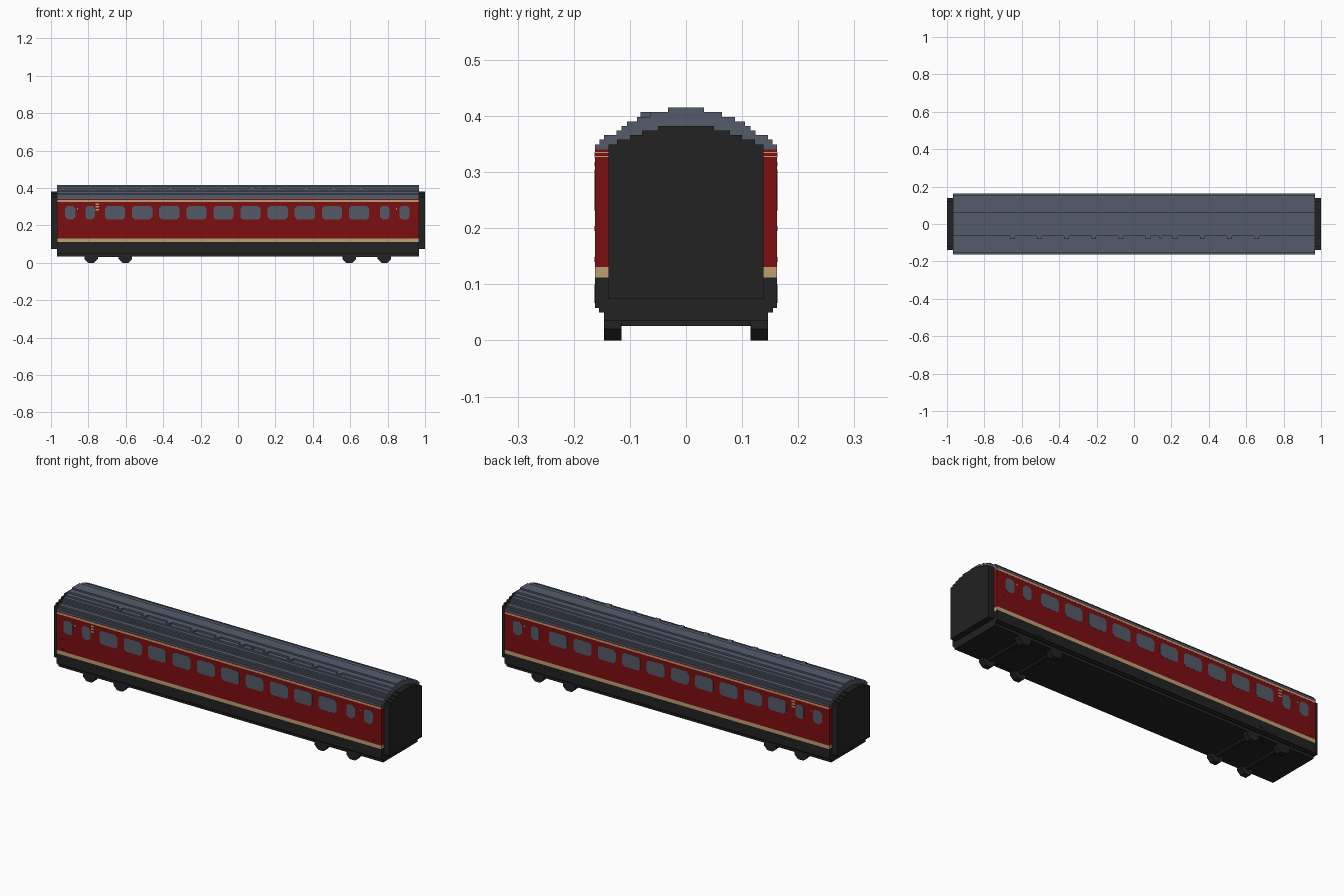
import bpy
import bmesh
import math

cube = bpy.data.objects.get("Cube")
if cube:
    bpy.data.objects.remove(cube, do_unlink=True)


def material(name, rgb):
    lin = [((c / 255 + 0.055) / 1.055) ** 2.4 for c in rgb] + [1.0]
    m = bpy.data.materials.new(name)
    m.use_nodes = True
    m.diffuse_color = lin
    m.node_tree.nodes["Principled BSDF"].inputs["Base Color"].default_value = lin
    return m


RED = material("maroon red", (124, 14, 17))
CREAM = material("cream", (190, 160, 115))
DARK = material("underframe black", (34, 34, 34))
ROOF = material("roof grey", (84, 92, 106))
GLASS = material("window grey", (84, 90, 103))

HALF_LEN = 0.967
HALF_W = 0.162


def prism(name, points, axis, a, b, mat):
    """Extrude a profile along x (points are y,z) or along y (points are x,z)."""
    place = (lambda p, t: (t, p[0], p[1])) if axis == "x" else (lambda p, t: (p[0], t, p[1]))
    bm = bmesh.new()
    lower = [bm.verts.new(place(p, a)) for p in points]
    upper = [bm.verts.new(place(p, b)) for p in points]
    n = len(points)
    bm.faces.new(lower)
    bm.faces.new(upper[::-1])
    for i in range(n):
        j = (i + 1) % n
        bm.faces.new((lower[j], lower[i], upper[i], upper[j]))
    bmesh.ops.recalc_face_normals(bm, faces=bm.faces)
    mesh = bpy.data.meshes.new(name)
    bm.to_mesh(mesh)
    bm.free()
    mesh.materials.append(mat)
    obj = bpy.data.objects.new(name, mesh)
    bpy.context.collection.objects.link(obj)
    return obj


def box(name, x, y, z, mat):
    """Box from (low, high) ranges."""
    pts = [(x[0], z[0]), (x[1], z[0]), (x[1], z[1]), (x[0], z[1])]
    return prism(name, pts, "y", y[0], y[1], mat)


def stepped_top(base, steps):
    """Closed symmetric stair profile; steps are (half width, top height), widest first."""
    right, z = [], base
    for w, top in steps:
        right += [(w, z), (w, top)]
        z = top
    return right + [(-y, h) for y, h in reversed(right)]


def cut_corner(cx, cz, w, h, c):
    """Rectangle with cut corners."""
    a, b = w / 2, h / 2
    return [(cx + u, cz + v) for u, v in (
        (-a + c, -b), (a - c, -b), (a, -b + c), (a, b - c),
        (a - c, b), (-a + c, b), (-a, b - c), (-a, -b + c))]


def side_range(side, inner, outer):
    return sorted((side * inner, side * outer))


# Body bands, bottom to top
ends = (-HALF_LEN, HALF_LEN)
width = (-HALF_W, HALF_W)
box("lower_cream_band", ends, width, (0.112, 0.131), CREAM)
box("body_shell", ends, width, (0.131, 0.340), RED)

# Stepped underframe
prism("underframe", stepped_top(0.035, [(0.146, 0.050), (0.155, 0.058), (HALF_W, 0.112)]),
      "x", *ends, DARK)

# Stepped arched roof
roof_steps = [(HALF_W, 0.349), (0.154, 0.358), (0.146, 0.366), (0.124, 0.374),
              (0.115, 0.382), (0.105, 0.390), (0.087, 0.398), (0.064, 0.407), (0.032, 0.415)]
prism("roof", stepped_top(0.340, roof_steps), "x", *ends, ROOF)

# Gangway end at each end of the coach
gangway_steps = [(0.138, 0.349), (0.123, 0.358), (0.100, 0.366), (0.078, 0.374), (0.050, 0.382)]
for label, s in (("left", 1), ("right", -1)):
    x0, x1 = sorted((s * 0.96, s * 1.0))
    prism("gangway_end_" + label, stepped_top(0.074, gangway_steps), "x", x0, x1, DARK)

# Roof ventilators along the front slope
for i in range(10):
    x = -0.65 + i * 0.145
    box(f"roof_vent_{i + 1}", (x - 0.013, x + 0.013), (-0.081, -0.060), (0.395, 0.407), ROOF)
box("roof_vent_small", (0.136, 0.146), (-0.078, -0.060), (0.395, 0.407), ROOF)

# Windows: (centre x, width)
windows = [(-0.657 + i * 0.1449, 0.108) for i in range(10)]
windows += [(-0.897, 0.054), (-0.790, 0.050), (0.785, 0.050), (0.890, 0.054)]

for label, s in (("front", -1), ("back", 1)):
    skin = side_range(s, HALF_W - 0.002, HALF_W + 0.001)
    for i, (x, w) in enumerate(windows):
        prism(f"{label}_window_{i + 1}", cut_corner(x, 0.268, w, 0.073, 0.013),
              "y", *skin, GLASS)
    # Upper lining stripe
    box(f"{label}_upper_stripe", ends, skin, (0.326, 0.336), CREAM)
    # Small marker bars beside the end door
    for k, z in enumerate((0.314, 0.299, 0.284)):
        box(f"{label}_marker_{k + 1}", (-0.762, -0.742), skin, (z - 0.004, z + 0.004), CREAM)
    # Door handles and hinges
    for x in (-0.858, 0.848):
        box(f"{label}_door_handle", (x - 0.003, x + 0.003), skin, (0.286, 0.293), CREAM)
    for x in (-0.933, 0.923):
        for z in (0.140, 0.195):
            box(f"{label}_door_hinge", (x - 0.003, x + 0.003), skin, (z, z + 0.009), DARK)
    # Equipment box on the solebar
    box(f"{label}_equipment_box", (0.055, 0.085), skin, (0.082, 0.100), DARK)

# Thin lining on the body ends
for s in (-1, 1):
    x = side_range(s, HALF_LEN - 0.002, HALF_LEN + 0.0006)
    for side in (-1, 1):
        for z in (0.327, 0.334):
            box("end_lining", x, side_range(side, 0.137, HALF_W), (z, z + 0.0018), CREAM)

# Bogies: wheels, axles and side frames
for label, pair in (("right", (-0.785, -0.602)), ("left", (0.595, 0.783))):
    for n, x in enumerate(pair):
        box(f"{label}_axle_{n + 1}", (x - 0.009, x + 0.009), (-0.12, 0.12), (0.026, 0.043), DARK)
        for side in (-1, 1):
            prism(f"{label}_wheel_{n + 1}", cut_corner(x, 0.036, 0.072, 0.072, 0.020),
                  "y", *side_range(side, 0.115, 0.146), DARK)
    mid = sum(pair) / 2
    for side in (-1, 1):
        box(f"{label}_bogie_side", pair, side_range(side, 0.118, 0.140), (0.030, 0.045), DARK)
        prism(f"{label}_bogie_frame", cut_corner(mid, 0.082, 0.12, 0.030, 0.012),
              "y", *side_range(side, HALF_W - 0.002, HALF_W + 0.001), DARK)
